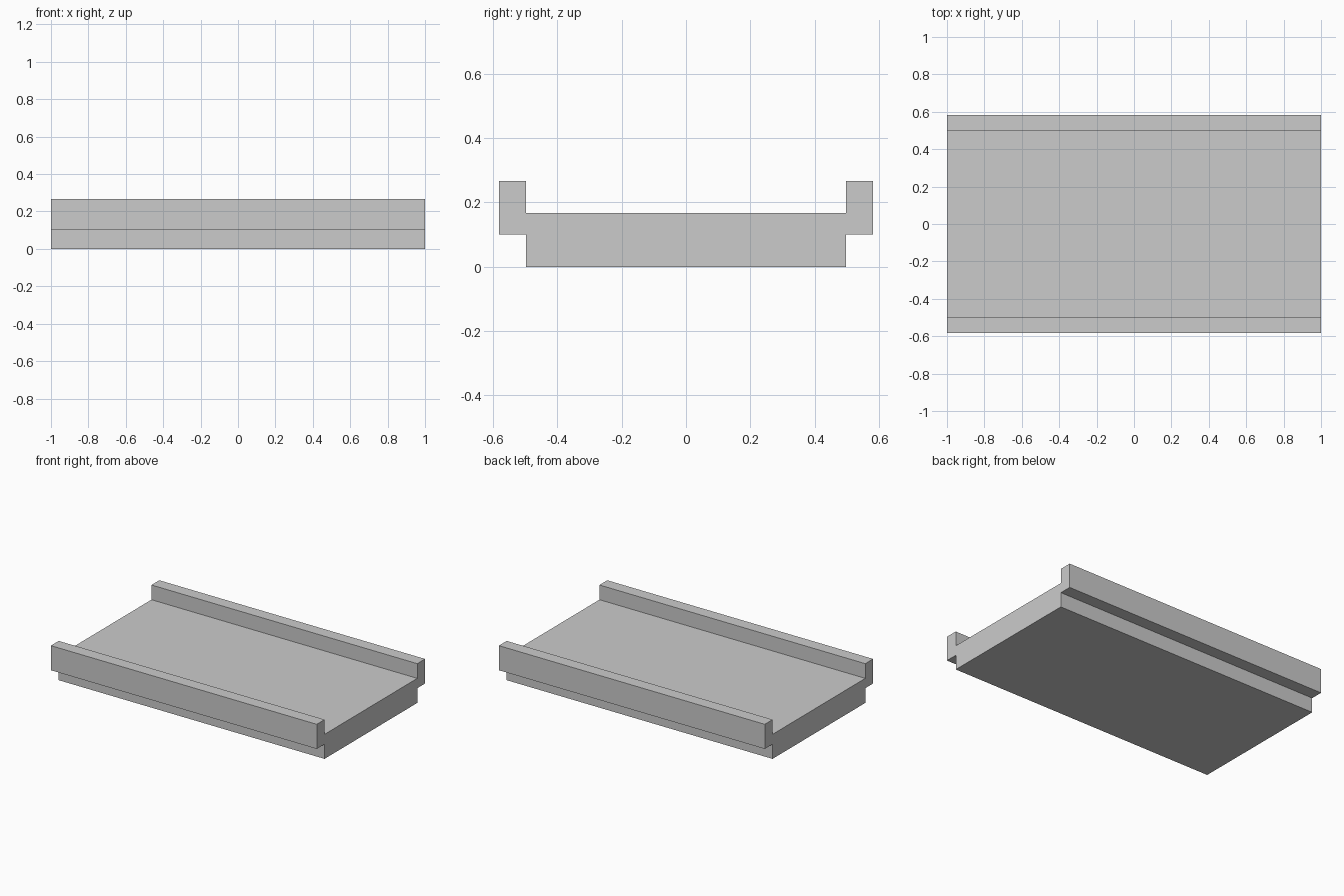
import bpy
import bmesh

if "Cube" in bpy.data.objects:
    bpy.data.objects.remove(bpy.data.objects["Cube"])

LENGTH = 2.0
DECK_Y, RAIL_Y = 0.498, 0.582          # half width of deck and of outer rails
DECK_TOP, RAIL_BOTTOM, RAIL_TOP = 0.167, 0.1, 0.267

# Cross-section: right half, then mirrored to close the loop
half = [(DECK_Y, 0), (DECK_Y, RAIL_BOTTOM), (RAIL_Y, RAIL_BOTTOM),
        (RAIL_Y, RAIL_TOP), (DECK_Y, RAIL_TOP), (DECK_Y, DECK_TOP)]
profile = half + [(-y, z) for y, z in reversed(half)]

# Deck with side rails: the profile extruded along x
bm = bmesh.new()
face = bm.faces.new([bm.verts.new((-LENGTH / 2, y, z)) for y, z in profile])
result = bmesh.ops.extrude_face_region(bm, geom=[face], use_keep_orig=True)
moved = [g for g in result["geom"] if isinstance(g, bmesh.types.BMVert)]
bmesh.ops.translate(bm, verts=moved, vec=(LENGTH, 0, 0))
bmesh.ops.recalc_face_normals(bm, faces=bm.faces)

mesh = bpy.data.meshes.new("railed_deck")
bm.to_mesh(mesh)
bm.free()
bpy.context.collection.objects.link(bpy.data.objects.new("railed_deck", mesh))
